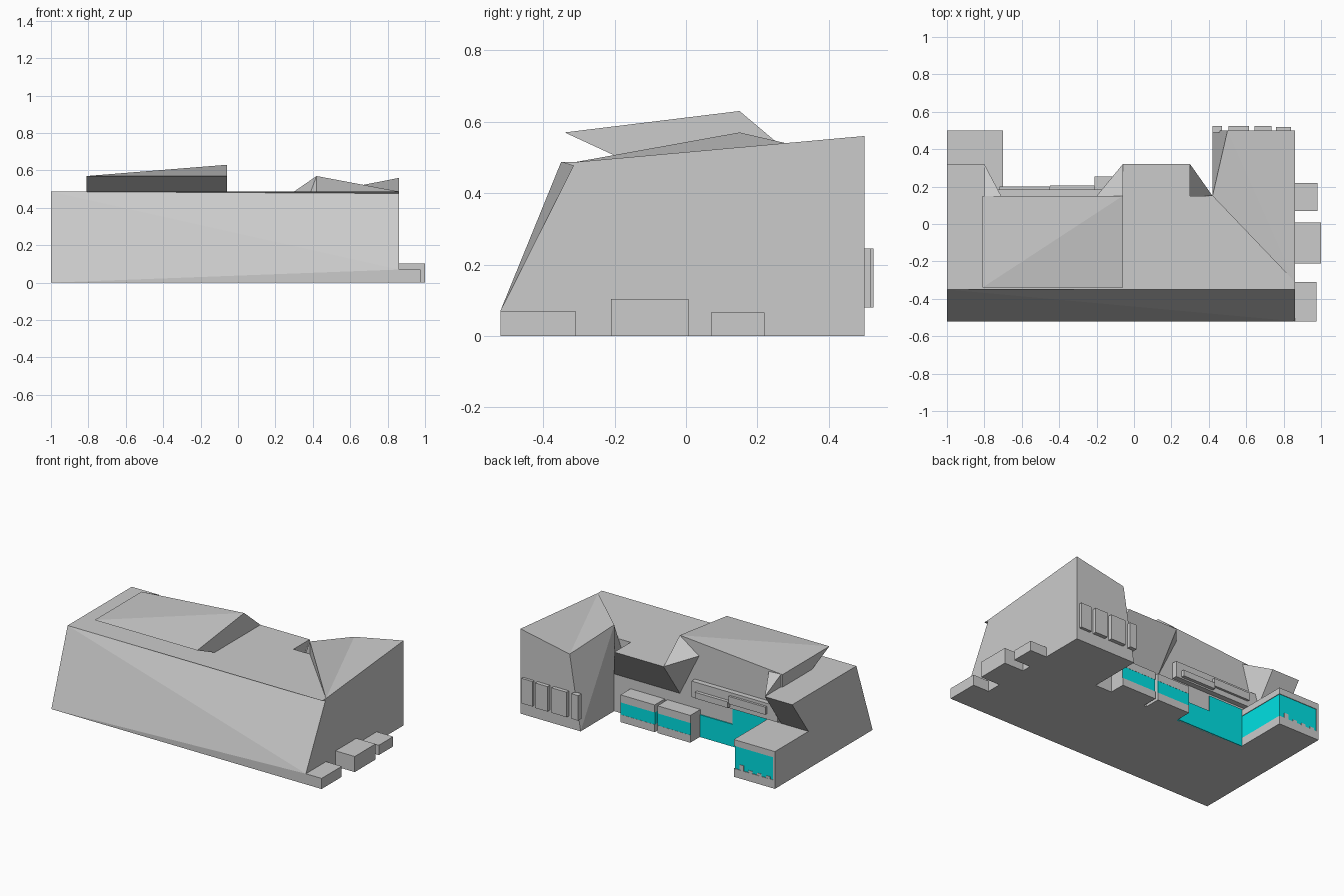
import bpy, bmesh, math

if "Cube" in bpy.data.objects:
    bpy.data.objects.remove(bpy.data.objects["Cube"])

glass = bpy.data.materials.new("cyan_glass")
glass.diffuse_color = (0.0, 0.75, 0.77, 1)
glass.use_nodes = True
glass.node_tree.nodes["Principled BSDF"].inputs["Base Color"].default_value = glass.diffuse_color


def hull(name, pts, mat=None):
    """Flat-faced convex solid around a few corner points."""
    bm = bmesh.new()
    vs = [bm.verts.new(p) for p in pts]
    bmesh.ops.convex_hull(bm, input=vs)
    loose = [v for v in bm.verts if not v.link_faces]
    bmesh.ops.delete(bm, geom=loose, context='VERTS')
    bmesh.ops.dissolve_limit(bm, angle_limit=math.radians(0.2),
                             verts=bm.verts[:], edges=bm.edges[:])
    bmesh.ops.recalc_face_normals(bm, faces=bm.faces[:])
    me = bpy.data.meshes.new(name)
    bm.to_mesh(me)
    bm.free()
    ob = bpy.data.objects.new(name, me)
    bpy.context.collection.objects.link(ob)
    if mat:
        me.materials.append(mat)
    return ob


def box(name, x, y, z, mat=None):
    return hull(name, [(a, b, c) for a in x for b in y for c in z], mat)


L, R, TOP, BACK, SILL = -1.0, 0.86, 0.487, 0.15, 0.246

# Main hall with the twisted leaning front wall
hull("main_hall", [
    (L, -.52, 0), (L, -.35, TOP), (L, BACK, TOP), (L, BACK, 0),
    (R, -.52, 0), (R, -.52, .07), (R, -.31, .475), (R, -.31, TOP),
    (R, BACK, TOP), (R, BACK, 0)])
hull("front_roof_lip", [(L, -.35, TOP), (R, -.35, TOP),
                        (R, -.31, .475), (R, -.31, TOP)])

# Rear eaves with sloping undersides
for i, (a, b) in enumerate([(L, -.8), (-.06, .3)]):
    hull(f"rear_eave_{i}", [(x, y, z) for x in (a, b) for y, z in
                            ((BACK, SILL), (.32, TOP), (BACK, TOP))])

# Raised roof, overhanging at the front
hull("raised_roof", [
    (-.81, -.34, .57), (-.06, -.34, .57), (-.06, BACK, .63), (-.81, BACK, .57),
    (-.81, -.156, TOP - .002), (-.06, -.156, TOP - .002),
    (-.81, BACK, TOP - .002), (-.06, BACK, TOP - .002)])

# Folded facets joining the eaves to the roofs
hull("facet_right", [(-.06, .32, TOP), (-.06, BACK, .63),
                     (-.2, BACK, .53), (-.06, BACK, SILL)])
hull("facet_left", [(-.8, .32, TOP), (-.8, BACK, .57),
                    (-.71, BACK, .565), (-.8, BACK, SILL)])
hull("facet_wing", [(.3, .32, TOP), (.42, BACK, .57), (.42, BACK, SILL),
                    (.3, BACK, SILL), (.4, BACK, TOP)])

# Rear wing: two halves meeting at the roof valley
valley_back, valley_front = (.5, .5, .489), (R, -.31, TOP)
hull("wing_inner", [valley_back, valley_front, (.42, BACK, .57),
                    (.42, .5, 0), (.42, BACK, 0), (R, -.31, 0)])
hull("wing_outer", [valley_back, valley_front, (R, .5, .56),
                    (.42, .5, 0), (R, -.31, 0), (R, .5, 0)])

# Window panels on the wing's back wall
for i, (a, b, d) in enumerate([(.42, .47, .525), (.505, .615, .525),
                               (.645, .735, .525), (.76, .84, .518)]):
    box(f"wing_window_{i}", (a, b), (.49, d), (.08, .245))

# Side blocks along the right wall
for i, (x, a, b, h) in enumerate([(.975, -.52, -.31, .07),
                                  (1.0, -.21, .007, .103),
                                  (.98, .07, .22, .065)]):
    box(f"side_block_{i}", (R - .01, x), (a, b), (0, h))

# Glazed left annex
box("annex_base", (L, -.7), (BACK - .02, .5), (0, .055))
box("annex_glass", (-.995, -.704), (BACK, .496), (.05, .21), glass)
box("annex_roof", (L, -.7), (BACK - .02, .5), (.205, SILL))
box("annex_side_wall", (L, -.985), (BACK - .02, .5), (0, SILL))
for i in range(4):
    box(f"annex_stub_{i}", (-.74 - .065 * i, -.77 - .065 * i),
        (.48, .499), (.05, .09 if i == 0 else .07))

# Ground floor glazing on the rear wall
box("rear_glass_low", (-.45, -.21), (.14, .156), (0, .147), glass)
box("rear_glass_tall", (-.7, -.45), (.14, .156), (0, .25), glass)

# Rear bays with a glass band
for i, (a, b) in enumerate([(-.21, .03), (.05, .3)]):
    box(f"bay_base_{i}", (a, b), (.14, .255), (0, .05))
    box(f"bay_body_{i}", (a, b), (.14, .25), (.04, .17))
    box(f"bay_glass_{i}", (a, b), (.2, .254), (.05, .13), glass)
    box(f"bay_top_{i}", (a, b), (.14, .255), (.13, .18))

# Balcony band above the glazing
box("balcony_band", (-.8, -.17), (.14, .185), (.265, .37))
box("balcony_panel_low", (-.45, -.21), (.17, .207), (.275, .315))
box("balcony_panel_high", (-.72, -.45), (.17, .2), (.3, .35))
